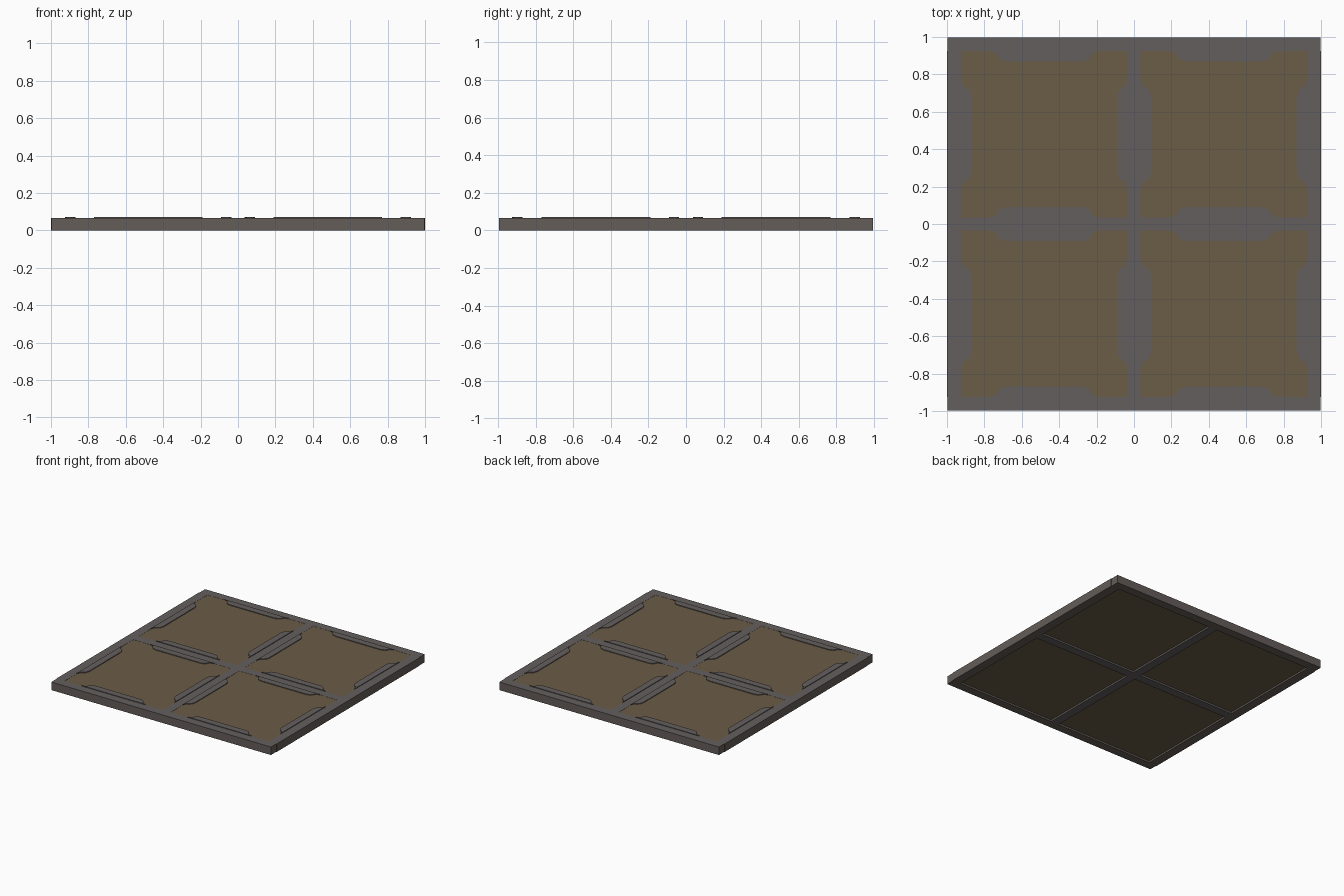
import bpy, bmesh

if "Cube" in bpy.data.objects:
    bpy.data.objects.remove(bpy.data.objects["Cube"])

def material(name, col):
    m = bpy.data.materials.new(name)
    m.diffuse_color = (*col, 1)
    m.use_nodes = True
    m.node_tree.nodes["Principled BSDF"].inputs["Base Color"].default_value = m.diffuse_color
    return m

FRAME = material("warm grey metal", (0.128, 0.110, 0.100))
TRIM = material("cool grey metal", (0.125, 0.113, 0.110))
PANEL = material("brown panel", (0.147, 0.108, 0.061))

def prism(name, outline, z0, z1, mat):
    bm = bmesh.new()
    low = [bm.verts.new((x, y, z0)) for x, y in outline]
    high = [bm.verts.new((x, y, z1)) for x, y in outline]
    bm.faces.new(low[::-1])
    bm.faces.new(high)
    n = len(outline)
    for i in range(n):
        j = (i + 1) % n
        bm.faces.new((low[i], low[j], high[j], high[i]))
    bmesh.ops.recalc_face_normals(bm, faces=bm.faces)
    me = bpy.data.meshes.new(name)
    bm.to_mesh(me)
    bm.free()
    me.materials.append(mat)
    ob = bpy.data.objects.new(name, me)
    bpy.context.collection.objects.link(ob)
    return ob

def box(name, x0, x1, y0, y1, z0, z1, mat):
    return prism(name, [(x0, y0), (x1, y0), (x1, y1), (x0, y1)], z0, z1, mat)

TOP = 0.066
E, W, C = 0.996, 0.925, 0.036   # outer edge, frame inner edge, half cross bar

# outer frame rails
for s, n in ((-1, "front"), (1, "back")):
    a, b = sorted((s * W, s * E))
    box(n + "_rail", -E, E, a, b, 0, TOP, FRAME)
for s, n in ((-1, "left"), (1, "right")):
    a, b = sorted((s * W, s * 1.0))
    box(n + "_rail", a, b, -W, W, 0, TOP, FRAME)

# cross bars
box("cross_bar_x", -W, W, -C, C, 0, TOP, TRIM)
for s, n in ((-1, "front"), (1, "back")):
    a, b = sorted((s * W, s * C))
    box("cross_bar_y_" + n, -C, C, a, b, 0, TOP, TRIM)

# four inset panels, recessed below
for sx in (-1, 1):
    for sy in (-1, 1):
        x0, x1 = sorted((sx * C, sx * W))
        y0, y1 = sorted((sy * C, sy * W))
        box("floor_panel", x0, x1, y0, y1, 0.014, TOP - 0.001, PANEL)

# thin tapered clips along every side of every panel
TAB = [(-0.29, 0), (-0.255, 0.012), (-0.25, 0.028), (-0.235, 0.045), (-0.205, 0.055)]
TAB = TAB + [(-u, v) for u, v in TAB[::-1]]

def clip(base, inward, along, vertical):
    pts = [(along + u, base + inward * v) for u, v in TAB]
    if vertical:
        pts = [(y, x) for x, y in pts]
    prism("edge_clip", pts, TOP - 0.002, TOP + 0.005, TRIM)

for along in (-0.48, 0.48):
    for base, inward in ((-W, 1), (-C, -1), (C, 1), (W, -1)):
        for vertical in (False, True):
            clip(base, inward, along, vertical)

# cool grey surface on the outer rails' tops
for ob in bpy.data.objects:
    if ob.name.endswith("_rail"):
        ob.data.materials.append(TRIM)
        for p in ob.data.polygons:
            if p.normal.z > 0.9:
                p.material_index = 1
